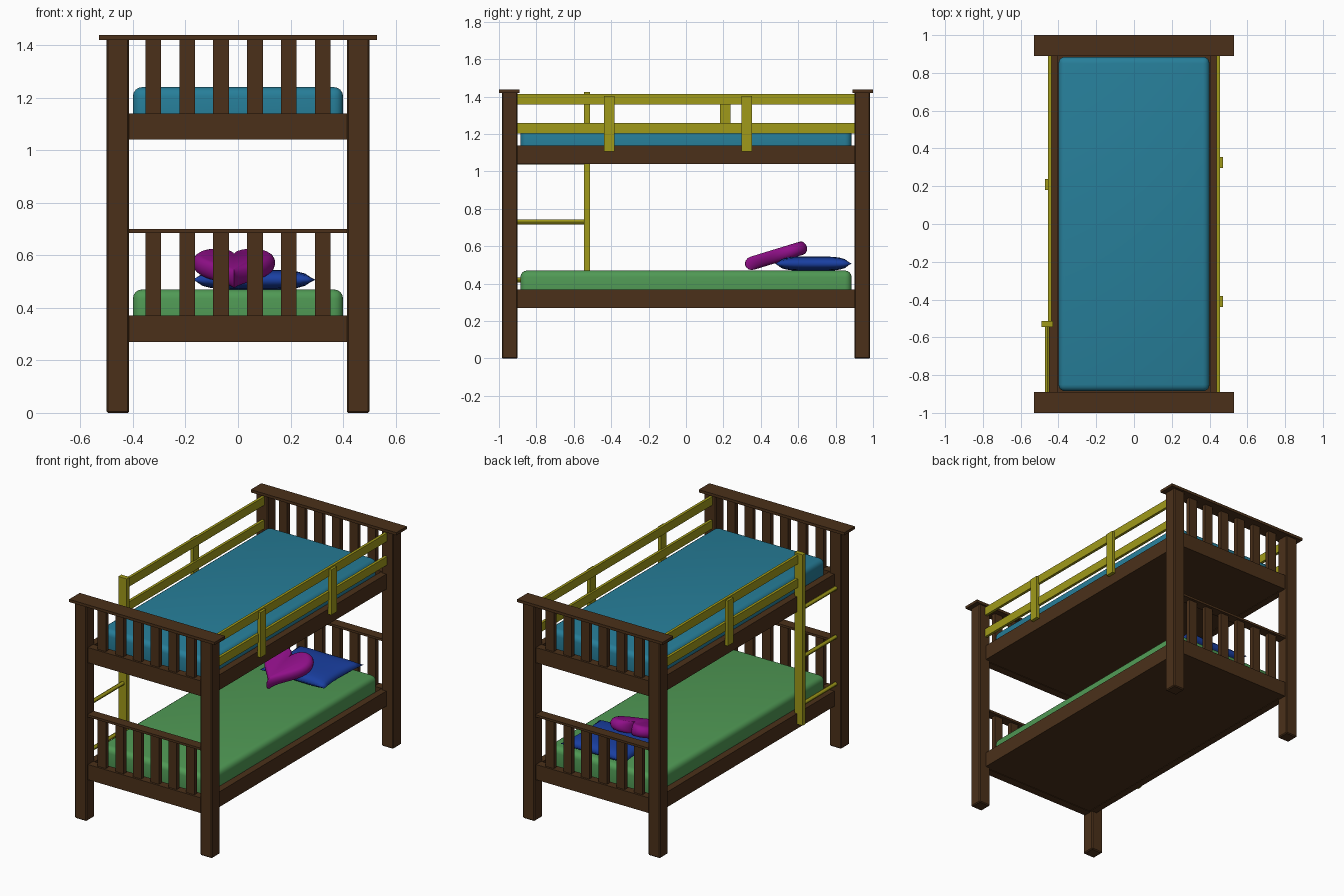
import bpy, bmesh, math
from mathutils import Vector

if "Cube" in bpy.data.objects:
    bpy.data.objects.remove(bpy.data.objects["Cube"])


def material(name, rgb):
    m = bpy.data.materials.new(name)
    m.diffuse_color = (*rgb, 1)
    m.use_nodes = True
    m.node_tree.nodes["Principled BSDF"].inputs["Base Color"].default_value = m.diffuse_color
    return m


WOOD = material("dark_wood", (0.07, 0.03, 0.01))
YELLOW = material("yellow_paint", (0.35, 0.32, 0.01))
TEAL = material("teal_fabric", (0.02, 0.21, 0.32))
GREEN = material("green_fabric", (0.08, 0.32, 0.09))
PURPLE = material("purple_fabric", (0.28, 0.005, 0.25))
BLUE = material("blue_fabric", (0.01, 0.05, 0.36))


def finish(name, bm, mat, smooth=False):
    bmesh.ops.recalc_face_normals(bm, faces=bm.faces)
    me = bpy.data.meshes.new(name)
    bm.to_mesh(me)
    bm.free()
    ob = bpy.data.objects.new(name, me)
    bpy.context.collection.objects.link(ob)
    me.materials.append(mat)
    if smooth:
        for p in me.polygons:
            p.use_smooth = True
    return ob


def box(name, x, y, z, mat, bevel=0.0, segments=1):
    """Box from (min, max) ranges, optionally bevelled."""
    bm = bmesh.new()
    bmesh.ops.create_cube(bm, size=1)
    lo, hi = (Vector(c) for c in zip(sorted(x), sorted(y), sorted(z)))
    for v in bm.verts:
        v.co = Vector([lo[i] + (v.co[i] + 0.5) * (hi[i] - lo[i]) for i in range(3)])
    if bevel:
        bmesh.ops.bevel(bm, geom=bm.edges[:], offset=bevel, segments=segments,
                        profile=0.5, affect='EDGES')
    return finish(name, bm, mat, smooth=segments > 1)


# Posts, end caps and slatted ends
for s, end in ((-1, "front"), (1, "back")):
    for sx, side in ((-1, "left"), (1, "right")):
        box(f"{end}_{side}_post", (sx * 0.414, sx * 0.50), (s * 0.90, s * 0.985),
            (0, 1.425), WOOD, 0.006)
    box(f"{end}_cap", (-0.53, 0.53), (s * 0.89, s * 1.0), (1.42, 1.438), WOOD)
    box(f"{end}_middle_bar", (-0.42, 0.42), (s * 0.91, s * 0.975), (0.685, 0.70), WOOD)
    for level, z0, top in (("lower", 0.27, 0.69), ("upper", 1.04, 1.425)):
        box(f"{end}_{level}_end_rail", (-0.42, 0.42), (s * 0.915, s * 0.97),
            (z0, z0 + 0.10), WOOD)
        for i in range(6):
            x = (i - 2.5) * 0.129
            box(f"{end}_{level}_slat", (x - 0.03, x + 0.03), (s * 0.928, s * 0.957),
                (z0 + 0.09, top), WOOD)

# Side rails, base boards and mattresses
for level, z0, mat in (("lower", 0.27, GREEN), ("upper", 1.04, TEAL)):
    for sx, side in ((-1, "left"), (1, "right")):
        box(f"{level}_{side}_side_rail", (sx * 0.405, sx * 0.45), (-0.91, 0.91),
            (z0, z0 + 0.10), WOOD)
    box(f"{level}_base_board", (-0.41, 0.41), (-0.92, 0.92), (z0 + 0.003, z0 + 0.025), WOOD)
    box(f"{level}_mattress", (-0.40, 0.40), (-0.885, 0.885), (z0 + 0.025, z0 + 0.20),
        mat, 0.035, 4)

# Guard rails and their uprights; the left one stops at the ladder
for sx, side, y0, uprights in ((-1, "left", -0.53, (0.21,)),
                               (1, "right", -0.905, (-0.41, 0.325))):
    for z in (1.23, 1.385):
        box(f"{side}_guard_rail", (sx * 0.438, sx * 0.456), (y0, 0.905),
            (z - 0.028, z + 0.028), YELLOW)
    for y in uprights:
        box(f"{side}_guard_upright", (sx * 0.45, sx * 0.472), (y - 0.029, y + 0.029),
            (1.107, 1.404), YELLOW)

# Ladder between its own upright and the front left post
box("ladder_upright", (-0.49, -0.43), (-0.545, -0.513), (0.30, 1.425), YELLOW)
for z in (0.42, 0.73, 1.05):
    bpy.ops.mesh.primitive_cylinder_add(vertices=12, radius=0.013, depth=0.38,
                                        location=(-0.459, -0.72, z),
                                        rotation=(math.pi / 2, 0, 0))
    rung = bpy.context.object
    rung.name = "ladder_rung"
    rung.data.materials.append(YELLOW)
    bpy.ops.object.shade_smooth_by_angle()

# Square pillow: two bulged sheets joined at a pinched seam
bm = bmesh.new()
for sign in (1, -1):
    sheet = bmesh.ops.create_grid(bm, x_segments=16, y_segments=16, size=1)["verts"]
    for v in sheet:
        u, w = v.co.x, v.co.y
        bulge = math.sqrt(max(0, (1 - u ** 4) * (1 - w ** 4)))
        v.co = (0.235 * u * (1 - 0.07 * (1 - w * w)),
                0.205 * w * (1 - 0.07 * (1 - u * u)), sign * 0.038 * bulge)
bmesh.ops.remove_doubles(bm, verts=bm.verts, dist=0.0005)
pillow = finish("square_pillow", bm, BLUE, smooth=True)
pillow.location = (0.06, 0.68, 0.507)

# Heart pillow: heart outline lofted through a rounded edge, leaning on the other
bm = bmesh.new()
N, K = 48, 0.0119
rings = []
for j in range(9):
    a = math.radians(-90 + j * 22.5)
    s = 0.8 + 0.2 * math.cos(a)
    ring = []
    for i in range(N):
        t = 2 * math.pi * i / N
        hx = 16 * math.sin(t) ** 3 * 0.0098
        hy = K * (13 * math.cos(t) - 5 * math.cos(2 * t) - 2 * math.cos(3 * t)
                  - math.cos(4 * t))
        ring.append(bm.verts.new((hx * s, hy * s, 0.036 * math.sin(a))))
    rings.append(ring)
for r0, r1 in zip(rings, rings[1:]):
    for i in range(N):
        k = (i + 1) % N
        bm.faces.new((r0[i], r0[k], r1[k], r1[i]))
bm.faces.new(rings[0])
bm.faces.new(rings[-1])
heart = finish("heart_pillow", bm, PURPLE, smooth=True)
heart.location = (-0.015, 0.51, 0.557)
heart.rotation_euler = (math.radians(17), 0, 0)
